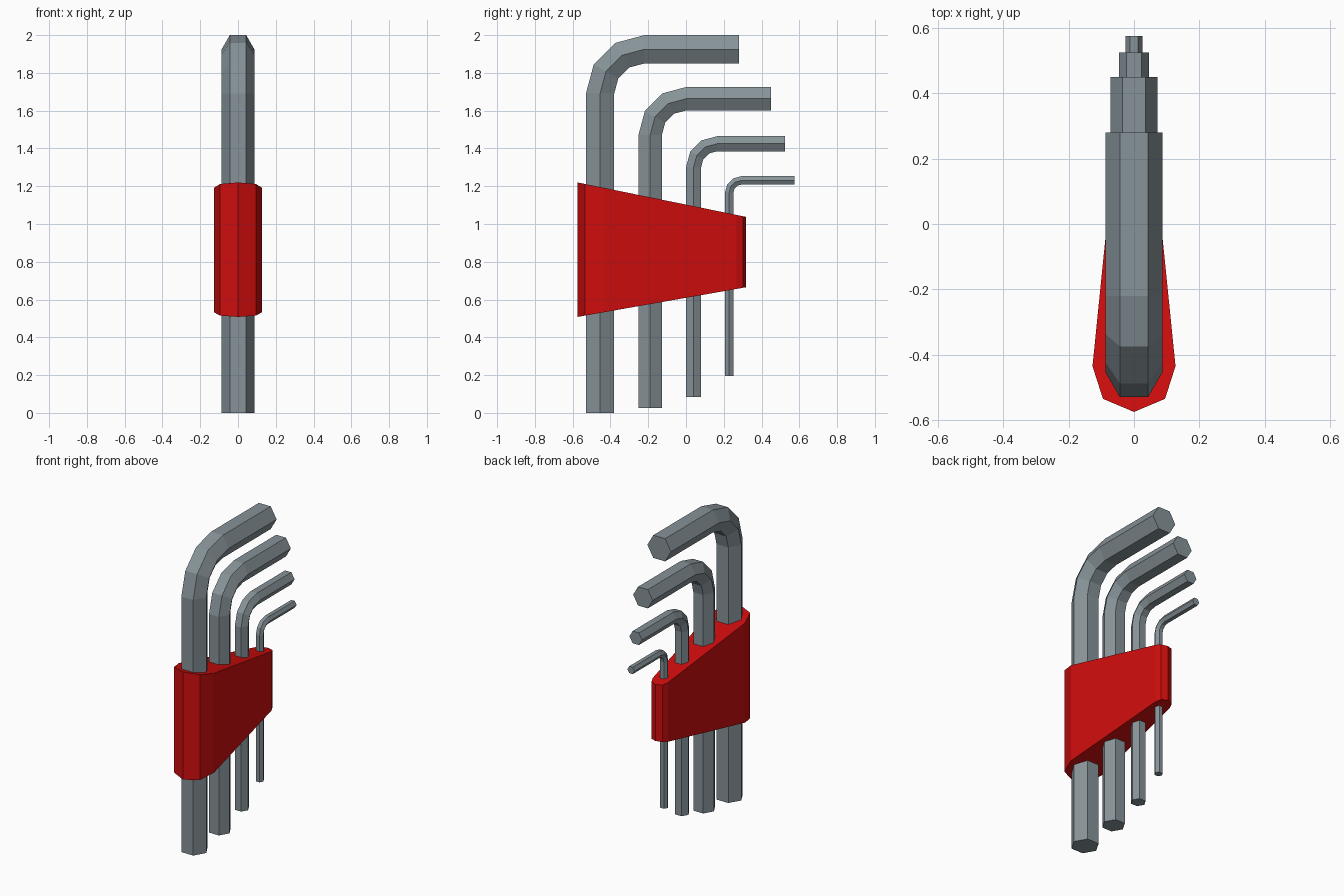
import bpy, bmesh, math

if "Cube" in bpy.data.objects:
    bpy.data.objects.remove(bpy.data.objects["Cube"])


def material(name, rgb):
    m = bpy.data.materials.new(name)
    m.diffuse_color = (*rgb, 1)
    m.use_nodes = True
    m.node_tree.nodes["Principled BSDF"].inputs["Base Color"].default_value = m.diffuse_color
    return m


STEEL = material("steel grey", (0.24, 0.29, 0.315))
RED = material("holder red", (0.62, 0.004, 0.004))


def loft(name, rings, mat):
    """Skin a list of equal-length closed rings and cap both ends."""
    bm = bmesh.new()
    vs = [[bm.verts.new(p) for p in ring] for ring in rings]
    n = len(vs[0])
    for a, b in zip(vs, vs[1:]):
        for i in range(n):
            j = (i + 1) % n
            bm.faces.new((a[i], a[j], b[j], b[i]))
    bm.faces.new(vs[0][::-1])
    bm.faces.new(vs[-1])
    bmesh.ops.recalc_face_normals(bm, faces=bm.faces[:])
    me = bpy.data.meshes.new(name)
    bm.to_mesh(me)
    bm.free()
    me.materials.append(mat)
    ob = bpy.data.objects.new(name, me)
    bpy.context.collection.objects.link(ob)
    return ob


def hex_key(name, y, flat, bottom, top, bend, end):
    """L-shaped hexagonal bar; flat = half width across flats, bend = centreline radius."""
    r = flat / math.cos(math.pi / 6)
    cy, cz = y + bend, top - flat - bend          # bend centre
    path = [(y, bottom, 0)]
    for k in range(4):
        t = math.radians(30 * k)
        path.append((cy - bend * math.cos(t), cz + bend * math.sin(t), t))
    path.append((end, top - flat, math.pi / 2))
    rings = []
    for py, pz, t in path:
        ring = []
        for i in range(6):
            a = i * math.pi / 3
            v = r * math.sin(a)                   # offset away from the bend centre
            ring.append((r * math.cos(a), py - v * math.cos(t), pz + v * math.sin(t)))
        rings.append(ring)
    return loft(name, rings, STEEL)


# four hex keys, largest to smallest
hex_key("hex_key_large", -0.455, 0.0750, 0.000, 2.000, 0.235, 0.280)
hex_key("hex_key_medium", -0.190, 0.0620, 0.025, 1.726, 0.194, 0.450)
hex_key("hex_key_small", 0.040, 0.0400, 0.083, 1.465, 0.125, 0.525)
hex_key("hex_key_tiny", 0.228, 0.0225, 0.195, 1.254, 0.068, 0.575)

# tapered holder: half plan outline mirrored in x, with sloping top and bottom
half = [(0, -0.575), (0.095, -0.535), (0.127, -0.435),
        (0.056, 0.268), (0.041, 0.302), (0, 0.317)]
plan = half + [(-x, y) for x, y in half[-2:0:-1]]
holder_ring = lambda z0, z1: [(x, y, z0 + (z1 - z0) * (y + 0.575) / 0.892) for x, y in plan]
loft("key_holder", [holder_ring(0.508, 0.665), holder_ring(1.22, 1.038)], RED)
